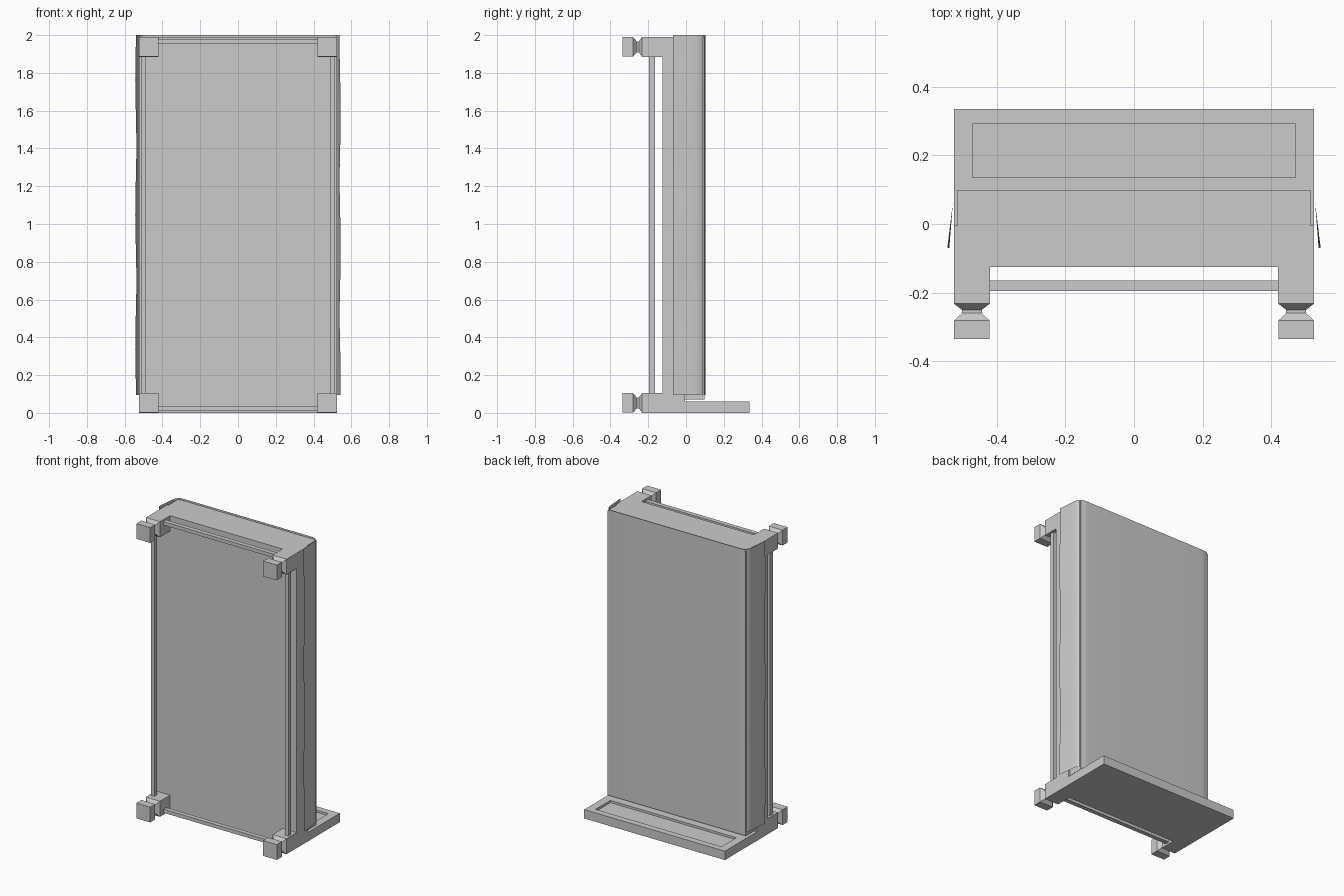
import bpy, bmesh, math

if "Cube" in bpy.data.objects:
    bpy.data.objects.remove(bpy.data.objects["Cube"])


def mesh_object(name, bm):
    bmesh.ops.recalc_face_normals(bm, faces=bm.faces)
    me = bpy.data.meshes.new(name)
    bm.to_mesh(me)
    bm.free()
    ob = bpy.data.objects.new(name, me)
    bpy.context.collection.objects.link(ob)
    return ob


def box_bm(x0, x1, y0, y1, z0, z1):
    bm = bmesh.new()
    bmesh.ops.create_cube(bm, size=1)
    for v in bm.verts:
        v.co.x = x0 if v.co.x < 0 else x1
        v.co.y = y0 if v.co.y < 0 else y1
        v.co.z = z0 if v.co.z < 0 else z1
    return bm


def box(name, *b):
    return mesh_object(name, box_bm(*b))


W, TOP = 0.525, 1.99

# bed base, lying on its end
box("bed_base", -W, W, -0.125, -0.005, 0, TOP)

# headboard with a sunken panel on the mattress side
bm = box_bm(-W, W, -0.005, 0.335, 0, 0.06)
bm.faces.ensure_lookup_table()
face = max(bm.faces, key=lambda f: f.calc_center_median().z)
bmesh.ops.inset_region(bm, faces=[face], thickness=0.045)
for v in face.verts:
    v.co.x = math.copysign(0.47, v.co.x)
    v.co.y = 0.135 if v.co.y < 0.165 else 0.292
inner = bmesh.ops.extrude_discrete_faces(bm, faces=[face])["faces"][0]
for v in inner.verts:
    v.co.z -= 0.015
mesh_object("headboard", bm)

# mattress
box("mattress", -0.515, 0.515, -0.005, 0.099, 0.07, TOP)

# turned square legs: (y, half width) profile
profile = [(-0.125, 0.0525), (-0.232, 0.0525), (-0.25, 0.029),
           (-0.26, 0.029), (-0.281, 0.0515), (-0.335, 0.0515)]
for cx in (-0.4725, 0.4725):
    for cz in (0.0525, TOP - 0.0525):
        bm = bmesh.new()
        rings = [[bm.verts.new((cx + sx * h, y, cz + sz * h))
                  for sx, sz in ((-1, -1), (1, -1), (1, 1), (-1, 1))]
                 for y, h in profile]
        for a, b in zip(rings, rings[1:]):
            for i in range(4):
                j = (i + 1) % 4
                bm.faces.new((a[i], a[j], b[j], b[i]))
        bm.faces.new(rings[0])
        bm.faces.new(rings[-1])
        mesh_object("leg", bm)

# stretcher rails between the legs
for s in (-1, 1):
    xs = sorted((s * 0.488, s * 0.512))
    box("side_stretcher", *xs, -0.195, -0.165, 0.1, TOP - 0.1)
for z in (0.013, TOP - 0.037):
    box("end_stretcher", -0.425, 0.425, -0.195, -0.165, z, z + 0.024)

# draped blanket: open sheet with rounded shoulders and flared sides
half = [(0.541, -0.07), (0.536, -0.02), (0.531, 0.03), (0.528, 0.058),
        (0.522, 0.08), (0.512, 0.094), (0.495, 0.102), (0.46, 0.104), (0.2, 0.104)]
section = half + [(-x, y) for x, y in reversed(half)]
bm = bmesh.new()
N = 24
rows = []
for k in range(N + 1):
    z = 0.095 + (2.0 - 0.095) * k / N
    row = []
    for x, y in section:
        flare = max(0, 0.06 - y) / 0.13
        wob = 0.003 * flare * math.sin(k * 0.7 + (1 if x > 0 else 2.5))
        row.append(bm.verts.new((x + wob, y, z)))
    rows.append(row)
for a, b in zip(rows, rows[1:]):
    for i in range(len(section) - 1):
        bm.faces.new((a[i], a[i + 1], b[i + 1], b[i]))
blanket = mesh_object("blanket", bm)
blanket.data.update()
if sum(p.normal.y * p.area for p in blanket.data.polygons) < 0:
    blanket.data.flip_normals()
bpy.context.view_layer.objects.active = blanket
blanket.select_set(True)
bpy.ops.object.shade_smooth_by_angle(angle=math.radians(40))
